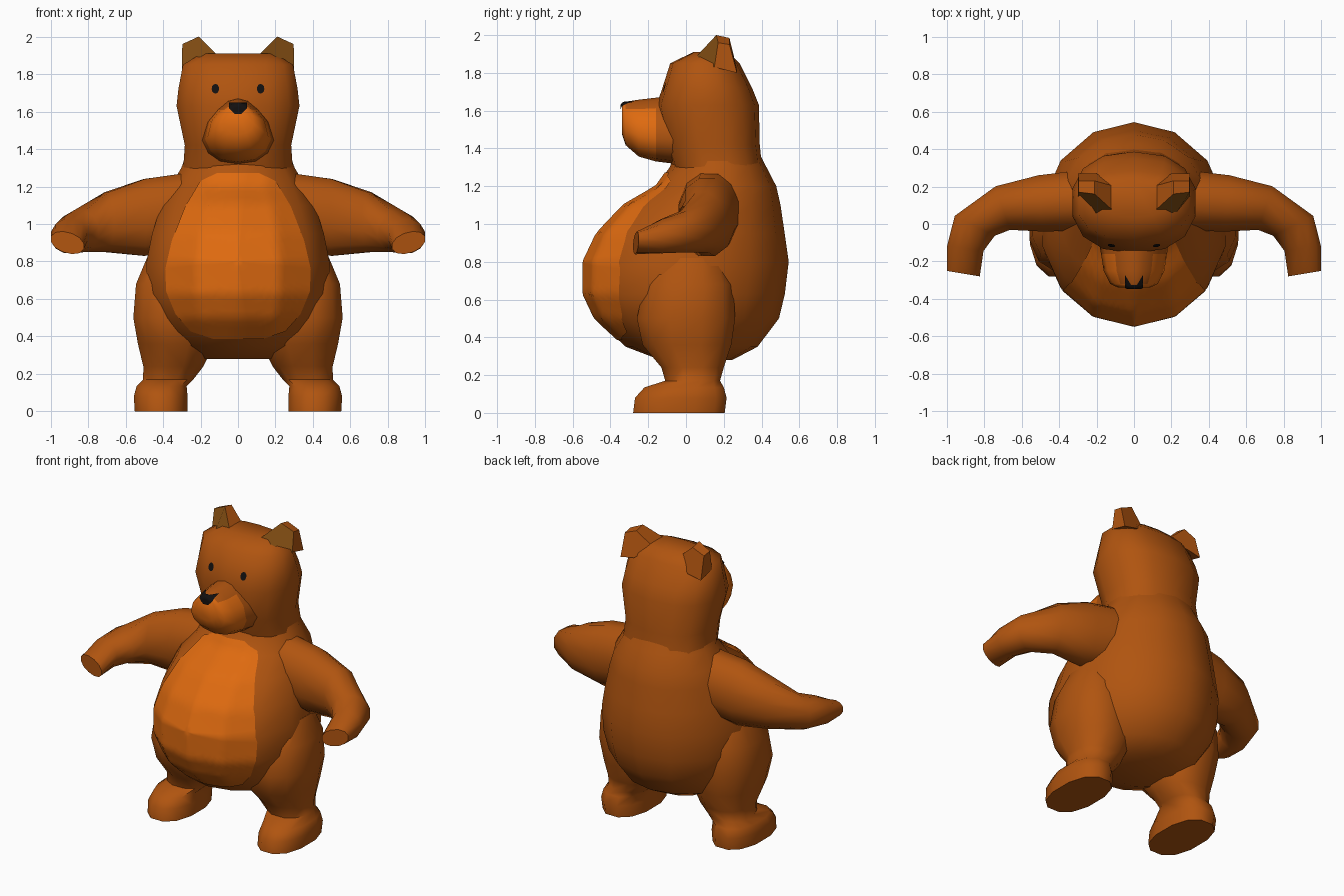
import bpy, bmesh, math
from mathutils import Vector
from mathutils.bvhtree import BVHTree

if "Cube" in bpy.data.objects:
    bpy.data.objects.remove(bpy.data.objects["Cube"])


def material(name, rgb):
    m = bpy.data.materials.new(name)
    m.diffuse_color = (*rgb, 1)
    m.use_nodes = True
    m.node_tree.nodes["Principled BSDF"].inputs["Base Color"].default_value = m.diffuse_color
    return m


FUR = material("brown fur", (0.434, 0.089, 0.005))
LIGHT = material("light orange fur", (0.73, 0.144, 0.005))
EAR = material("inner ear brown", (0.216, 0.072, 0.006))
BLACK = material("black", (0.006, 0.005, 0.005))


def make(name, verts, faces, mats, rule=None, angle=60):
    """Mesh object with smooth shading; rule(face) gives the material index."""
    bm = bmesh.new()
    vs = [bm.verts.new(v) for v in verts]
    for f in faces:
        bm.faces.new([vs[i] for i in f])
    bmesh.ops.recalc_face_normals(bm, faces=bm.faces)
    bm.normal_update()
    for f in bm.faces:
        f.smooth = True
        if rule:
            f.material_index = rule(f)
    me = bpy.data.meshes.new(name)
    bm.to_mesh(me)
    bm.free()
    for m in mats:
        me.materials.append(m)
    me.set_sharp_from_angle(angle=math.radians(angle))
    ob = bpy.data.objects.new(name, me)
    bpy.context.collection.objects.link(ob)
    return ob


def ring(c, u, v, n=14, p=1.0):
    """Rounded polygon round c with half axes u and v; p < 1 is boxier."""
    c, u, v = Vector(c), Vector(u), Vector(v)
    k = 1 / math.cos(math.pi / n) ** p
    pts = []
    for i in range(n):
        a = 2 * math.pi * (i + 0.5) / n
        co, si = math.cos(a), math.sin(a)
        pts.append(c + u * math.copysign(abs(co) ** p, co)
                   + v * k * math.copysign(abs(si) ** p, si))
    return pts


def loft(name, rings, mats=(FUR,), rule=None, angle=60):
    n = len(rings[0])
    faces = [(r * n + i, r * n + (i + 1) % n, (r + 1) * n + (i + 1) % n, (r + 1) * n + i)
             for r in range(len(rings) - 1) for i in range(n)]
    faces += [tuple(range(n)), tuple((len(rings) - 1) * n + i for i in range(n))]
    return make(name, [v for r in rings for v in r], faces, mats, rule, angle)


def level(z, x0, x1, y0, y1, n=14, p=1.0):
    """Horizontal ring filling the given x and y range."""
    return ring(((x0 + x1) / 2, (y0 + y1) / 2, z), ((x1 - x0) / 2, 0, 0),
                (0, (y1 - y0) / 2, 0), n, p)


def decal(name, outline, target, mat, rings=1, lift=0.005):
    """Thin patch: a front-view outline projected backwards onto the target."""
    me = target.data
    tree = BVHTree.FromPolygons([v.co for v in me.vertices],
                                [tuple(p.vertices) for p in me.polygons])
    cx = sum(p[0] for p in outline) / len(outline)
    cz = sum(p[1] for p in outline) / len(outline)

    def hit(x, z):
        loc, nor, _, _ = tree.ray_cast(Vector((x, -2, z)), Vector((0, 1, 0)))
        return loc + nor * lift if loc else Vector((x, 0, z))
    n = len(outline)
    verts = [hit(cx, cz)]
    for r in range(1, rings + 1):
        t = r / rings
        verts += [hit(cx + (x - cx) * t, cz + (z - cz) * t) for x, z in outline]
    faces = [(0, 1 + i, 1 + (i + 1) % n) for i in range(n)]
    for r in range(rings - 1):
        a, b = 1 + r * n, 1 + (r + 1) * n
        faces += [(a + i, b + i, b + (i + 1) % n, a + (i + 1) % n) for i in range(n)]
    ob = make(name, verts, faces, [mat])
    if sum(p.normal.y for p in ob.data.polygons) > 0:
        ob.data.flip_normals()
    return ob


def refine(pts, k):
    """Split each side of a closed outline into k pieces."""
    return [(a[0] + (b[0] - a[0]) * j / k, a[1] + (b[1] - a[1]) * j / k)
            for a, b in zip(pts, pts[1:] + pts[:1]) for j in range(k)]


# Torso: z, half width, front y, back y
torso = loft("torso", [level(z, -w, w, f, b) for z, w, f, b in [
    (0.28, 0.22, -0.13, 0.24), (0.35, 0.36, -0.31, 0.37), (0.50, 0.46, -0.47, 0.48),
    (0.63, 0.50, -0.53, 0.51), (0.80, 0.50, -0.53, 0.53), (0.95, 0.47, -0.46, 0.51),
    (1.10, 0.42, -0.32, 0.49), (1.20, 0.37, -0.15, 0.47), (1.30, 0.31, -0.08, 0.42),
    (1.38, 0.28, -0.05, 0.38)]])

# Head
head = loft("head", [level(z, -w, w, f, b, 14, 0.85) for z, w, f, b in [
    (1.28, 0.30, -0.06, 0.40), (1.42, 0.29, -0.11, 0.385), (1.63, 0.335, -0.15, 0.38),
    (1.72, 0.325, -0.12, 0.345), (1.85, 0.30, -0.08, 0.28), (1.91, 0.20, 0.04, 0.22)]])

# Snout: narrow bridge on top, light coloured cheeks
snout_rings = []
for y, w, z0, z1 in [(-0.04, 0.20, 1.32, 1.67), (-0.16, 0.18, 1.335, 1.665),
                     (-0.25, 0.165, 1.36, 1.655), (-0.32, 0.13, 1.42, 1.645),
                     (-0.34, 0.085, 1.48, 1.635)]:
    pts = ring((0, y, (z0 + z1) / 2), (w, 0, 0), (0, 0, (z1 - z0) / 2), 14, 0.85)
    for q in pts:
        t = (q.z - z0) / (z1 - z0)
        q.x *= 1 - 0.45 * max(0, t - 0.5) * 2
    snout_rings.append(pts)
snout = loft("snout", snout_rings, (FUR, LIGHT),
             lambda f: int(f.calc_center_median().y < -0.17 and f.normal.z < 0.7), 80)

# Belly patch, nose and eyes
half = [(0.11, 1.27), (0.2, 1.225), (0.28, 1.09), (0.35, 0.91), (0.385, 0.76),
        (0.38, 0.64), (0.33, 0.52), (0.25, 0.43), (0.13, 0.39)]
belly = half + [(-x, z) for x, z in reversed(half)]
decal("belly_patch", refine(belly, 4), torso, LIGHT, 14)
decal("nose", refine([(-0.045, 1.643), (0.045, 1.643), (0.045, 1.615), (0.018, 1.588),
                      (-0.018, 1.588), (-0.045, 1.615)], 3), snout, BLACK, 4, 0.007)
for s, side in ((1, "right"), (-1, "left")):
    decal("eye_" + side, [(s * 0.12 + 0.02 * math.cos(a * math.pi / 6),
                           1.72 + 0.026 * math.sin(a * math.pi / 6)) for a in range(12)],
          head, BLACK, 2)

    # Leg and foot: z, inner x, outer x, front y, back y
    loft("leg_" + side, [[Vector((q.x * s, q.y, q.z)) for q in level(*r, 12, 0.85)] for r in [
        (0.0, 0.265, 0.555, -0.28, 0.205), (0.08, 0.265, 0.56, -0.27, 0.215),
        (0.135, 0.27, 0.545, -0.22, 0.20), (0.17, 0.235, 0.51, -0.11, 0.18),
        (0.24, 0.18, 0.51, -0.13, 0.20), (0.36, 0.12, 0.54, -0.23, 0.24),
        (0.50, 0.12, 0.565, -0.26, 0.26), (0.68, 0.14, 0.55, -0.22, 0.25),
        (0.82, 0.18, 0.49, -0.14, 0.20)]])

    # Arm: centre, half width vector, half height
    loft("arm_" + side, [
        [Vector((q.x * s, q.y, q.z)) for q in ring(c, u, (0, 0, h), 12, 0.95)]
        for c, u, h in [
            ((0.22, 0.13, 1.08), (0, 0.17, 0), 0.20),
            ((0.50, 0.11, 1.035), (0.01, 0.155, 0), 0.205),
            ((0.70, 0.085, 1.01), (0.04, 0.12, 0), 0.16),
            ((0.85, -0.01, 0.96), (0.11, 0.055, 0), 0.11),
            ((0.90, -0.13, 0.935), (0.10, 0.015, 0), 0.09),
            ((0.91, -0.265, 0.90), (0.09, 0.015, 0.02), 0.055)]])

    # Ear: wedge with a darker front
    front = [(0.10, 0.06, 1.89), (0.21, 0.16, 2.0), (0.297, 0.17, 1.96),
             (0.30, 0.15, 1.83), (0.20, 0.02, 1.85)]
    back = [(0.10, 0.20, 1.89), (0.21, 0.23, 1.985), (0.295, 0.23, 1.95),
            (0.30, 0.27, 1.80), (0.20, 0.27, 1.82)]
    loft("ear_" + side, [[(x * s, y, z) for x, y, z in r] for r in (front, back)],
         (FUR, EAR), lambda f: int(len(f.verts) == 5 and f.normal.y < 0), 40)
